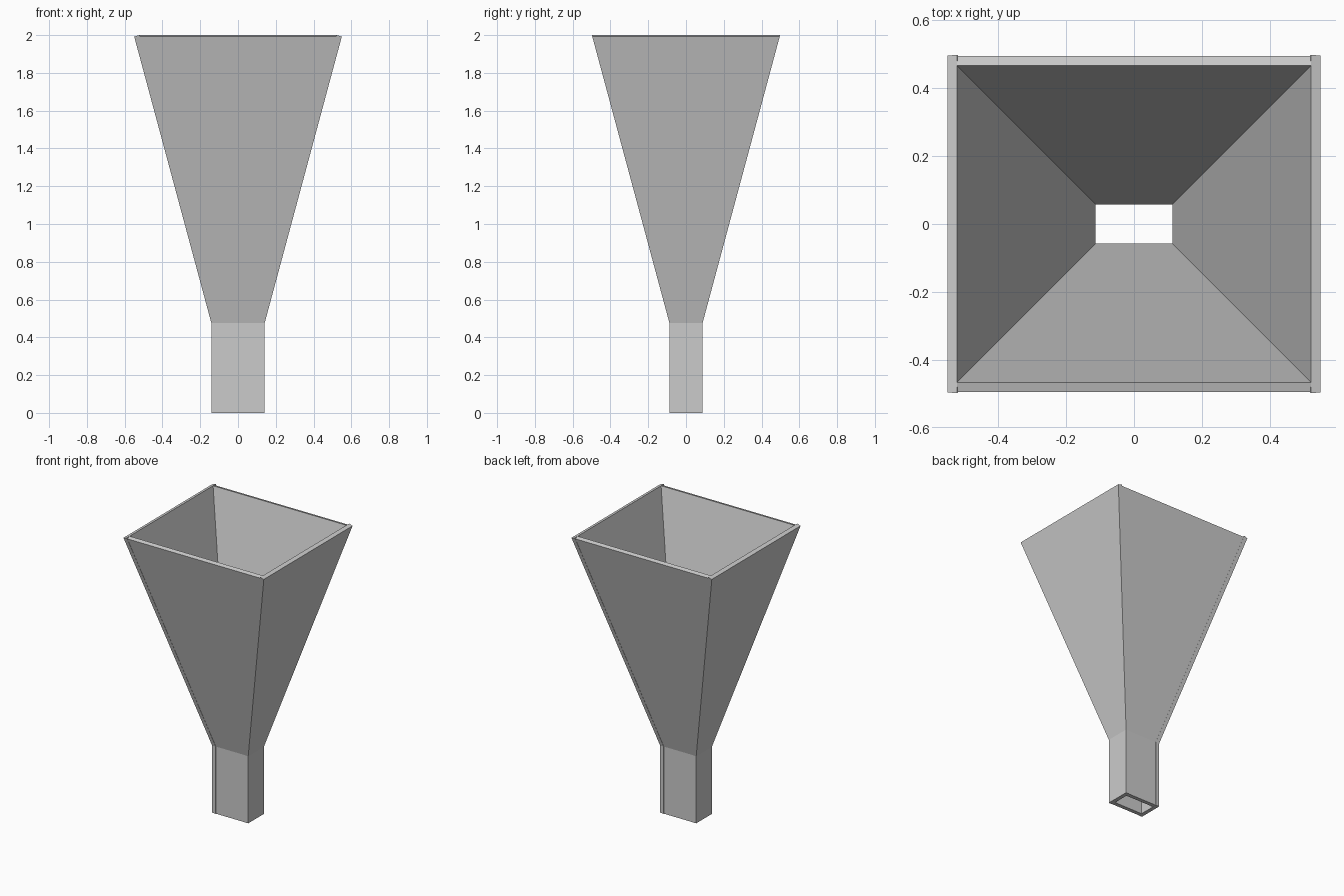
import bpy
import bmesh

cube = bpy.data.objects.get("Cube")
if cube:
    bpy.data.objects.remove(cube)

GREY = (0.6, 0.6, 0.6, 1)
mat = bpy.data.materials.new("light grey sheet")
mat.use_nodes = True
mat.diffuse_color = GREY
mat.node_tree.nodes["Principled BSDF"].inputs["Base Color"].default_value = GREY

NECK_Z, TOP_Z, LIP_DROP = 0.475, 2.0, 0.008
WALL, SLOPE = 0.028, 0.268
NECK_X, NECK_Y = 0.113, 0.058      # half sizes of the opening
PROUD = 0.0015                     # side walls stand slightly past the front and back


def inner(half, z):
    return half + SLOPE * max(0, z - NECK_Z)


def outer(half, z):
    return inner(half, z) + WALL + (0.002 if z > NECK_Z else 0)


def wall(name, axis, sign, z_low, z_high, drop):
    """One sheet: a wall profile swept between its two end edges."""
    side = axis == "x"
    own, other = (NECK_X, NECK_Y) if side else (NECK_Y, NECK_X)
    profile = [(inner(own, z_low), z_low), (outer(own, z_low), z_low),
               (outer(own, z_high - drop), z_high - drop), (inner(own, z_high), z_high)]
    bm = bmesh.new()
    ends = []
    for end in (-1, 1):
        ring = []
        for offset, z in profile:
            width = outer(other, z) + PROUD if side else inner(other, z)
            x, y = (sign * offset, end * width) if side else (end * width, sign * offset)
            ring.append(bm.verts.new((x, y, z)))
        ends.append(ring)
    a, b = ends
    bm.faces.new(a)
    bm.faces.new(b[::-1])
    for i in range(4):
        j = (i + 1) % 4
        bm.faces.new((a[j], a[i], b[i], b[j]))
    bmesh.ops.recalc_face_normals(bm, faces=bm.faces)
    mesh = bpy.data.meshes.new(name)
    bm.to_mesh(mesh)
    bm.free()
    mesh.materials.append(mat)
    bpy.context.collection.objects.link(bpy.data.objects.new(name, mesh))


# Four flared hopper panels and four straight spout walls
for label, axis, sign in (("left", "x", 1), ("right", "x", -1),
                          ("front", "y", -1), ("back", "y", 1)):
    wall(label + "_hopper_panel", axis, sign, NECK_Z, TOP_Z, LIP_DROP)
    wall(label + "_spout_wall", axis, sign, 0, NECK_Z, 0)
